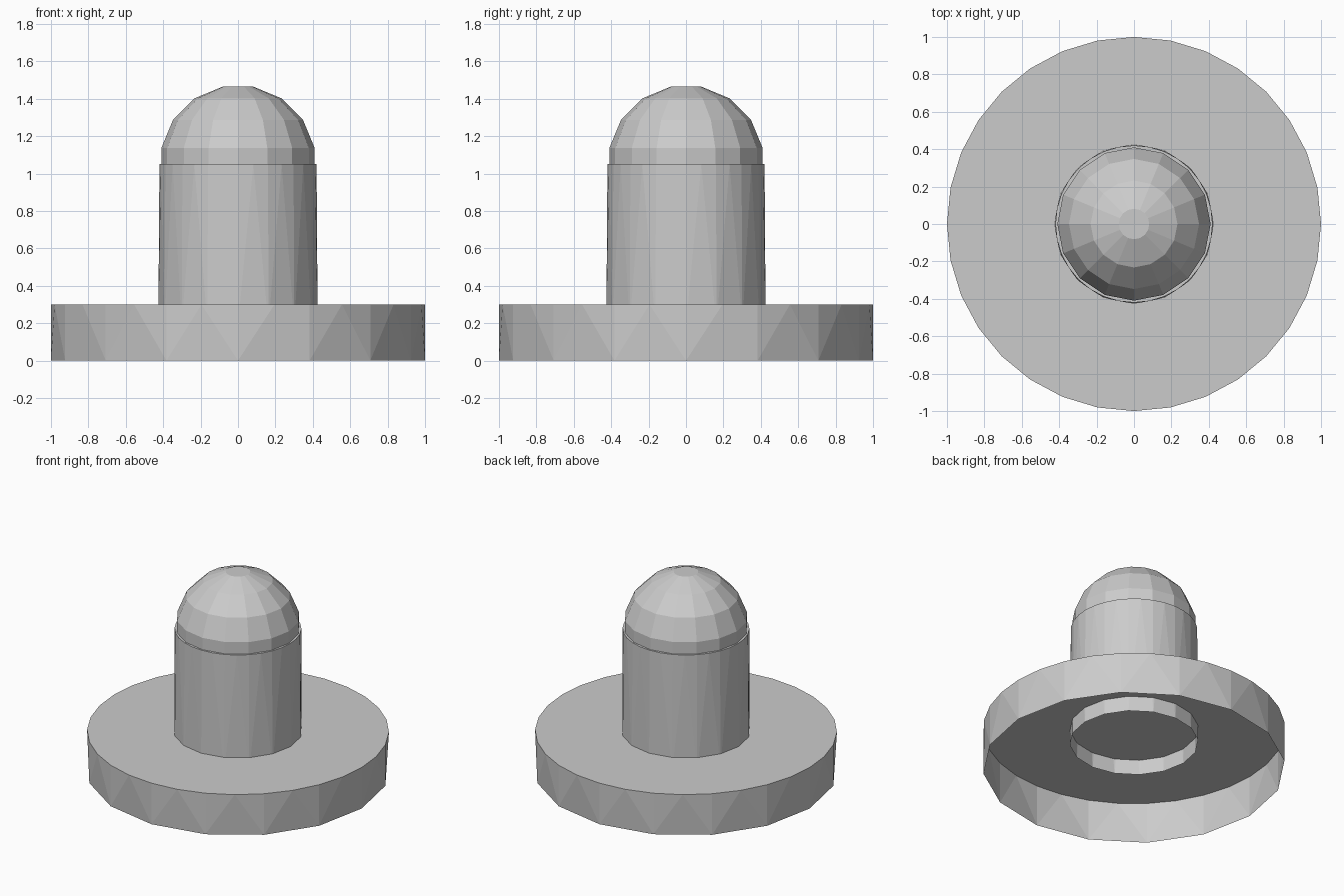
import bpy, bmesh
from math import sin, cos, tau, radians

if "Cube" in bpy.data.objects:
    bpy.data.objects.remove(bpy.data.objects["Cube"])


def ring(bm, r, z, n):
    return [bm.verts.new((r * cos(tau * i / n), r * sin(tau * i / n), z)) for i in range(n)]


def finish(name, bm):
    mesh = bpy.data.meshes.new(name)
    bm.to_mesh(mesh)
    bm.free()
    obj = bpy.data.objects.new(name, mesh)
    bpy.context.collection.objects.link(obj)
    return obj


def open_cup(name, r_low, z_low, r_top, z_top, n=16):
    """Capped top with 2n sides, open bottom with n sides, triangulated wall."""
    bm = bmesh.new()
    low, top = ring(bm, r_low, z_low, n), ring(bm, r_top, z_top, 2 * n)
    for i in range(n):
        a, b = low[i], low[(i + 1) % n]
        t0, t1, t2 = top[2 * i], top[2 * i + 1], top[(2 * i + 2) % (2 * n)]
        bm.faces.new((a, t1, t0))
        bm.faces.new((a, b, t1))
        bm.faces.new((b, t2, t1))
    bm.faces.new(top)
    return finish(name, bm)


# Wide base disc and upright post, both open underneath
open_cup("base_disc", 1.0, 0.0, 1.0, 0.30)
open_cup("post", 0.426, 0.19, 0.42, 1.05)

# Rounded tip with a small flat top
bm = bmesh.new()
R, zc, n = 0.418, 1.055, 16
rings = [ring(bm, R * cos(radians(a)), zc + R * sin(radians(a)), n)
         for a in (-11.25, 11.25, 33.75, 56.25, 78.75)]
for lo, hi in zip(rings, rings[1:]):
    for i in range(n):
        j = (i + 1) % n
        bm.faces.new((lo[i], lo[j], hi[j], hi[i]))
bm.faces.new(rings[-1])
finish("dome_tip", bm)
